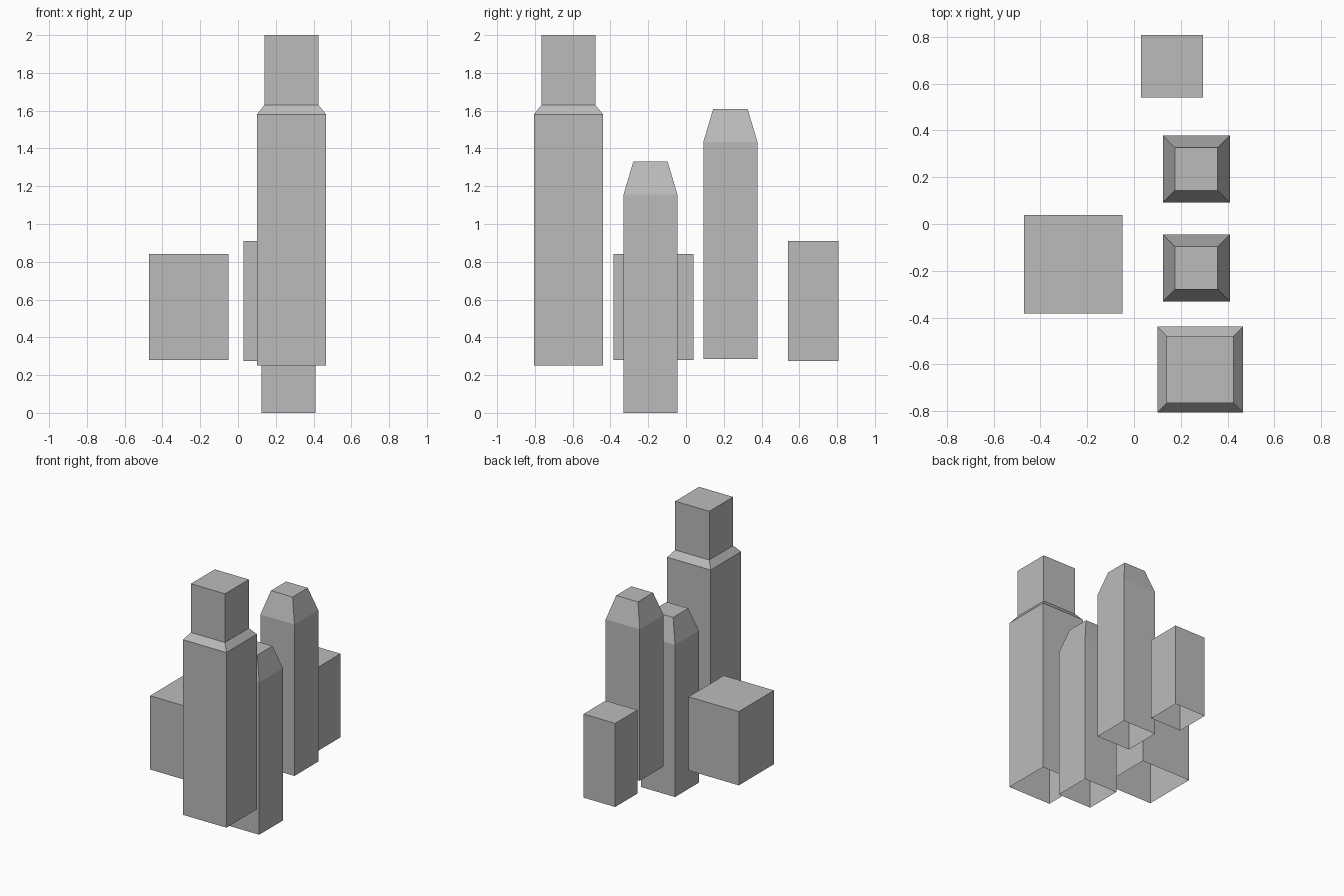
import bpy
import bmesh

cube = bpy.data.objects.get("Cube")
if cube:
    bpy.data.objects.remove(cube, do_unlink=True)

# One plain grey for every block
grey = bpy.data.materials.new("plain_grey")
grey.use_nodes = True
colour = (0.5, 0.5, 0.5, 1)
grey.diffuse_color = colour
grey.node_tree.nodes["Principled BSDF"].inputs["Base Color"].default_value = colour


def tower(name, x, y, levels, roof=True):
    """Square shell with an open base; levels are (height, half width)."""
    bm = bmesh.new()
    rings = []
    for z, h in levels:
        corners = [(-h, -h), (h, -h), (h, h), (-h, h)]
        rings.append([bm.verts.new((x + a, y + b, z)) for a, b in corners])
    for low, high in zip(rings, rings[1:]):
        for i in range(4):
            j = (i + 1) % 4
            bm.faces.new((low[i], low[j], high[j], high[i]))
    if roof:
        bm.faces.new(rings[-1])
    mesh = bpy.data.meshes.new(name)
    bm.to_mesh(mesh)
    bm.free()
    mesh.materials.append(grey)
    obj = bpy.data.objects.new(name, mesh)
    bpy.context.collection.objects.link(obj)


# Stepped main tower, in two stacked sections
tower("main_tower_lower", 0.283, -0.622, [(0.25, 0.183), (0.915, 0.183)], roof=False)
tower("main_tower_upper", 0.283, -0.622,
      [(0.915, 0.183), (1.58, 0.183), (1.63, 0.143), (2.0, 0.143)])

# Two spires with tapered caps
for name, y, base, shoulder in (("short_spire", -0.188, 0, 1.155),
                                ("tall_spire", 0.235, 0.285, 1.435)):
    tower(name, 0.267, y,
          [(base, 0.143), (shoulder, 0.143), (shoulder + 0.175, 0.091)])

# Low plain blocks
tower("wide_block", -0.26, -0.172, [(0.28, 0.211), (0.84, 0.211)])
tower("back_block", 0.163, 0.674, [(0.275, 0.133), (0.91, 0.133)])
